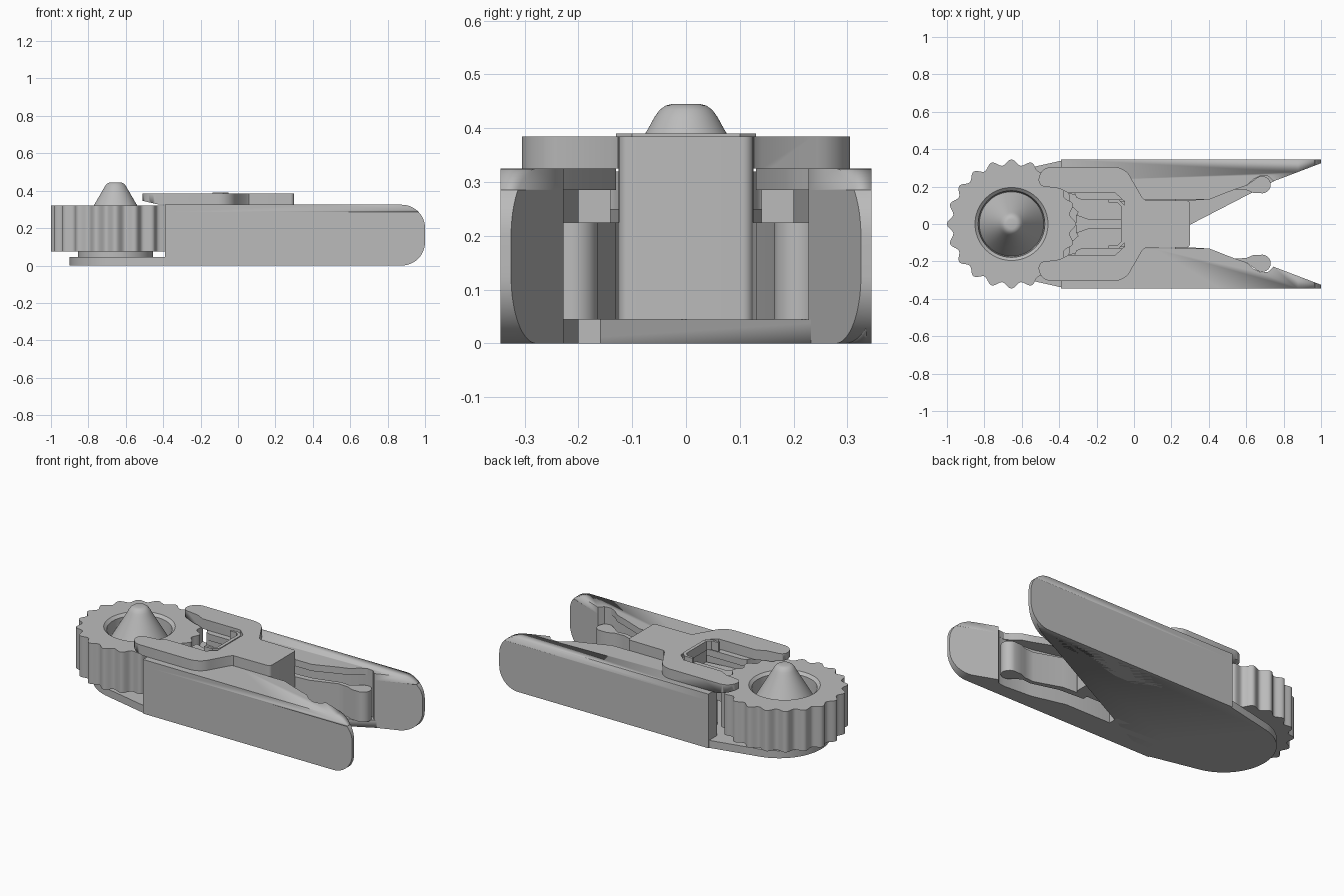
import bpy, bmesh, math

old = bpy.data.objects.get("Cube")
if old:
    bpy.data.objects.remove(old, do_unlink=True)

GREY = (0.5, 0.5, 0.5, 1)
mat = bpy.data.materials.new("plain grey")
mat.use_nodes = True
mat.diffuse_color = GREY
mat.node_tree.nodes["Principled BSDF"].inputs["Base Color"].default_value = GREY

WX = -0.655  # wheel axis


def finish(name, bm, angle=30):
    bmesh.ops.recalc_face_normals(bm, faces=bm.faces)
    me = bpy.data.meshes.new(name)
    bm.to_mesh(me)
    bm.free()
    ob = bpy.data.objects.new(name, me)
    bpy.context.collection.objects.link(ob)
    me.materials.append(mat)
    select(ob)
    bpy.ops.object.shade_smooth_by_angle(angle=math.radians(angle))
    return ob


def select(ob):
    bpy.ops.object.select_all(action='DESELECT')
    ob.select_set(True)
    bpy.context.view_layer.objects.active = ob


def prism(name, pts, lo, hi, axis='z'):
    """Extrude an outline along z (points are x, y) or y (points are x, z)."""
    bm = bmesh.new()
    put = (lambda p, d: (p[0], p[1], d)) if axis == 'z' else (lambda p, d: (p[0], d, p[1]))
    face = bm.faces.new([bm.verts.new(put(p, lo)) for p in pts])
    ext = bmesh.ops.extrude_face_region(bm, geom=[face])
    step = (0, 0, hi - lo) if axis == 'z' else (0, hi - lo, 0)
    bmesh.ops.translate(bm, vec=step,
                        verts=[v for v in ext['geom'] if isinstance(v, bmesh.types.BMVert)])
    return finish(name, bm)


def flip(pts):
    return [(x, -y) for x, y in pts]


def mirrored(half):
    return half + flip(half)[::-1]


def arc(cx, cy, r, a0, a1, n=16):
    return [(cx + r * math.cos(math.radians(a0 + (a1 - a0) * i / n)),
             cy + r * math.sin(math.radians(a0 + (a1 - a0) * i / n))) for i in range(n + 1)]


def trim(ob, side):
    """Keep only the part of ob inside a side profile."""
    cutter = prism("trim_helper", side, -0.6, 0.6, 'y')
    cutter.hide_render = True
    mod = ob.modifiers.new("trim", 'BOOLEAN')
    mod.operation, mod.solver, mod.object = 'INTERSECT', 'EXACT', cutter
    select(ob)
    bpy.ops.object.modifier_apply(modifier="trim")
    bpy.data.objects.remove(cutter, do_unlink=True)


# Rounded side silhouette of the housing
R = 0.125
housing_side = ([(-1.1, 0), (1 - R, 0)] + arc(1 - R, R, R, -90, 0)[1:]
                + arc(1 - R, 0.325 - R, R, 0, 90) + [(-1.1, 0.325)])

# Floor plate with tapered round nose
floor = prism("floor_plate", mirrored(
    [(0.955, 0.335), (-0.36, 0.345)] + arc(-0.62, 0, 0.28, 105, 180)[:-1] + [(-0.9, 0.0)])[:-1],
    0, 0.045)
trim(floor, housing_side)

# Side walls: hollowed lower part and a lid overhanging the spring arms
nose = [(-0.39, 0.345), (-0.39, 0.265)] + arc(WX, 0, 0.375, 43, 22, 8)
tail = [(0.72, 0.255), (0.745, 0.228), (1.0, 0.325), (1.0, 0.345)]
lower = nose + [(-0.28, 0.14), (0, 0.14), (0, 0.2), (0.3, 0.2), (0.5, 0.25), (0.68, 0.262)] + tail
lid = nose + [(-0.28, 0.13), (0.4, 0.13), (0.54, 0.185), (0.6, 0.205), (0.64, 0.24),
              (0.68, 0.26)] + tail
for side, f in (("left", list), ("right", flip)):
    wall = prism(side + "_wall", f(lower), 0, 0.285)
    trim(wall, housing_side)
    top = prism(side + "_wall_lid", f(lid), 0.285, 0.325)
    trim(top, housing_side)
    # Spring arm ending in a round catch
    arm = [(0.22, 0.12), (0.38, 0.13), (0.54, 0.185), (0.6, 0.182), (0.64, 0.165)]
    arm += arc(0.685, 0.21, 0.046, -100, 130)
    arm += [(0.6, 0.205), (0.54, 0.21), (0.38, 0.165), (0.22, 0.155)]
    prism(side + "_spring_arm", f(arm), 0.045, 0.225)

# Slider: central block plus forked thumb plate
prism("slider_block", mirrored([(-0.05, 0.125)] + arc(0.28, 0.105, 0.02, 90, 0, 6)),
      0.045, 0.385)
fork = arc(0.28, 0.105, 0.02, 0, 90, 6) + [(0.06, 0.128), (0.045, 0.14), (-0.01, 0.235)]
fork += arc(-0.11, 0.2, 0.105, 25, 90, 8)
fork += arc(-0.44, 0.235, 0.07, 90, 180, 8) + arc(-0.475, 0.235, 0.035, 180, 260, 6)
fork += [(-0.4, 0.19), (-0.35, 0.165), (-0.1, 0.165), (-0.05, 0.12)]
plate = prism("slider_fork", mirrored(fork), 0.325, 0.385)
trim(plate, [(-0.52, 0.348), (-0.42, 0.325), (0.3, 0.325), (0.3, 0.385), (-0.52, 0.385)])

# Raised rim framing the slider window, and the pawl below it
prism("window_rim", mirrored([(-0.05, 0.1), (-0.08, 0.13), (-0.135, 0.13), (-0.135, 0.115),
                              (-0.09, 0.115), (-0.07, 0.095)]), 0.335, 0.39)
prism("pawl", mirrored([(-0.04, 0.12), (-0.2, 0.14), (-0.35, 0.165), (-0.34, 0.1),
                        (-0.3, 0.065), (-0.31, 0.025)]), 0.2, 0.25)
prism("pawl_tongue", mirrored([(-0.05, 0.025), (-0.24, 0.025), (-0.31, 0.05)]), 0.25, 0.29)

# Hub disc under the wheel
prism("hub_disc", arc(WX, 0, 0.2, 0, 360, 64)[:-1], 0.04, 0.08)

# Scalloped wheel with a recessed cone: rings of (radius, height, tooth depth)
TEETH, N = 20, 240
rings = [(0.19, 0.075, 0), (0.33, 0.075, 0.015), (0.33, 0.32, 0.015), (0.195, 0.32, 0),
         (0.178, 0.305, 0), (0.172, 0.225, 0), (0.067, 0.405, 0), (0.059, 0.42, 0),
         (0.049, 0.434, 0), (0.038, 0.442, 0), (0.026, 0.445, 0)]
bm = bmesh.new()
loops = []
for r, z, depth in rings:
    loop = []
    for i in range(N):
        a = 2 * math.pi * i / N
        rr = r + depth * math.cos(TEETH * a)
        loop.append(bm.verts.new((WX + rr * math.cos(a), rr * math.sin(a), z)))
    loops.append(loop)
for a, b in zip(loops, loops[1:]):
    for i in range(N):
        j = (i + 1) % N
        bm.faces.new((a[i], a[j], b[j], b[i]))
bm.faces.new(loops[0][::-1])
bm.faces.new(loops[-1])
finish("scalloped_wheel", bm)
